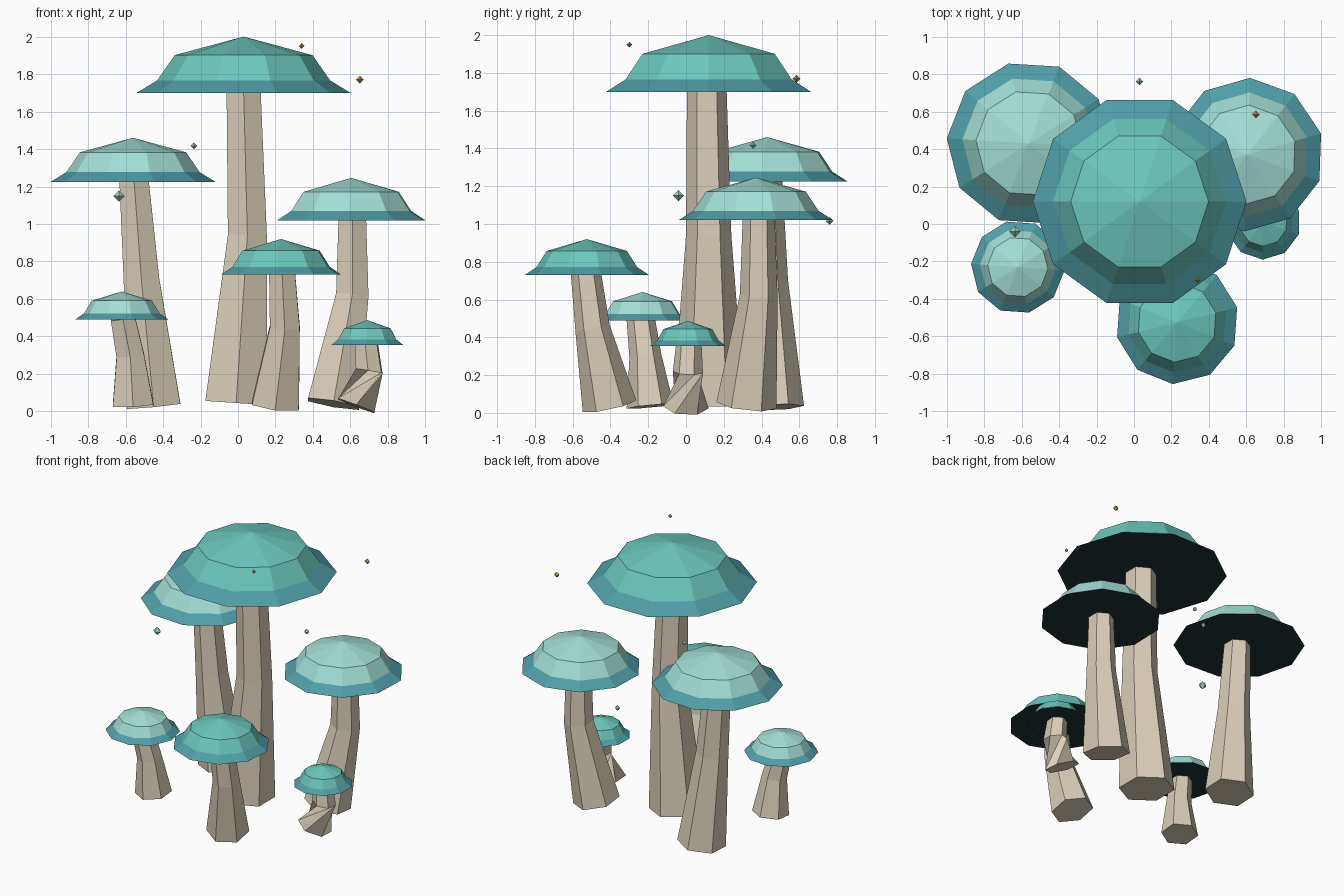
import bpy, bmesh
from math import cos, sin, pi, radians
from mathutils import Vector, Quaternion

if "Cube" in bpy.data.objects:
    bpy.data.objects.remove(bpy.data.objects["Cube"])


def material(name, rgb):
    m = bpy.data.materials.new(name)
    m.diffuse_color = (*rgb, 1)
    m.use_nodes = True
    m.node_tree.nodes["Principled BSDF"].inputs["Base Color"].default_value = m.diffuse_color
    return m


TEAL = material("teal", (0.15, 0.58, 0.51))
PALE = material("pale_teal", (0.37, 0.74, 0.67))
RIM = material("rim_blue", (0.08, 0.34, 0.39))
GILL = material("gill_dark", (0.015, 0.032, 0.037))
STEM = material("stem_cream", (0.70, 0.62, 0.48))
AMBER = material("amber", (0.62, 0.33, 0.08))
MIST = material("mist", (0.38, 0.65, 0.60))


def loft(name, rings, mats, band_mats=None, tip=None, base_tip=None, base_mat=0):
    """Skin a list of point rings; ends are flat unless a tip point is given."""
    bm = bmesh.new()
    loops = [[bm.verts.new(p) for p in ring] for ring in rings]
    n = len(loops[0])
    for k, (a, b) in enumerate(zip(loops, loops[1:])):
        for i in range(n):
            j = (i + 1) % n
            f = bm.faces.new((a[i], a[j], b[j], b[i]))
            f.material_index = band_mats[k] if band_mats else 0
    for loop, point in ((loops[0], base_tip), (loops[-1], tip)):
        if point is None:
            f = bm.faces.new(loop)
            f.material_index = base_mat if loop is loops[0] else 0
        else:
            v = bm.verts.new(point)
            for i in range(n):
                bm.faces.new((loop[i], loop[(i + 1) % n], v))
    bmesh.ops.recalc_face_normals(bm, faces=bm.faces)
    mesh = bpy.data.meshes.new(name)
    bm.to_mesh(mesh)
    bm.free()
    for m in mats:
        mesh.materials.append(m)
    ob = bpy.data.objects.new(name, mesh)
    bpy.context.collection.objects.link(ob)
    return ob


def ring(center, r, n, turn=0.0, normal=(0, 0, 1)):
    q = Vector((0, 0, 1)).rotation_difference(Vector(normal))
    return [Vector(center) + q @ Vector((r * cos(turn + 2 * pi * i / n),
                                         r * sin(turn + 2 * pi * i / n), 0))
            for i in range(n)]


def cap(name, x, y, z, top, r, turn, color):
    """Ten-sided cap: flared rim, steep shoulder, shallow cone, dark flat underside."""
    h = top - z
    profile = [(1, 0), (0.81, 0.22), (0.645, 0.67)]
    rings = [ring((x, y, z + h * v), r * u, 10, radians(turn)) for u, v in profile]
    loft(name, rings, [color, RIM, GILL], [1, 0], tip=(x, y, top), base_mat=2)


def stem(name, path, radii, twist=0):
    """Six-sided stem whose rings stand square to a bent path."""
    p = [Vector(v) for v in path]
    rings = []
    for i, r in enumerate(radii):
        t = (p[min(i + 1, 2)] - p[max(i - 1, 0)]).normalized()
        turn = pi / 6 + (radians(twist) if i else 0)
        rings.append(ring(p[i], r, 6, turn, t))
    loft(name, rings, [STEM])


# name, cap (x, y, rim z, top z, radius, turn), colour, stem path, stem radii, twist
mushrooms = [
    ("tall", (0.03, 0.12, 1.70, 2.00, 0.57, 0), TEAL,
     [(-0.01, 0.12, 0.045), (0.05, 0.12, 0.94), (0.03, 0.11, 1.71)], (0.19, 0.12, 0.105), 0),
    ("back_left", (-0.56, 0.43, 1.225, 1.46, 0.44, -3.5), PALE,
     [(-0.45, 0.46, 0.03), (-0.515, 0.43, 0.70), (-0.555, 0.42, 1.235)], (0.165, 0.11, 0.09), 0),
    ("back_right", (0.604, 0.37, 1.02, 1.246, 0.41, 16), PALE,
     [(0.51, 0.32, 0.04), (0.61, 0.385, 0.62), (0.61, 0.385, 1.03)], (0.16, 0.1, 0.085), 0),
    ("front", (0.23, -0.525, 0.73, 0.92, 0.33, 14), TEAL,
     [(0.20, -0.405, 0.035), (0.25, -0.495, 0.45), (0.235, -0.53, 0.74)], (0.145, 0.092, 0.08), 0),
    ("small_left", (-0.62, -0.23, 0.49, 0.64, 0.25, -4), PALE,
     [(-0.56, -0.19, 0.035), (-0.575, -0.215, 0.30), (-0.615, -0.24, 0.50)], (0.125, 0.085, 0.075), 0),
    ("small_right", (0.69, 0.01, 0.355, 0.487, 0.20, 17), TEAL,
     [(0.63, 0.0, 0.03), (0.70, 0.01, 0.215), (0.685, 0.015, 0.36)], (0.12, 0.08, 0.068), 115),
]
for name, c, color, path, radii, twist in mushrooms:
    cap(name + "_cap", *c, color)
    stem(name + "_stem", path, radii, twist)

# Floating spores: tiny octahedra
spores = [(0.34, -0.30, 1.95, 0.015, AMBER), (0.65, 0.585, 1.77, 0.021, AMBER),
          (-0.235, 0.355, 1.417, 0.018, MIST), (-0.635, -0.04, 1.15, 0.03, MIST),
          (0.03, 0.76, 1.017, 0.02, MIST)]
for i, (x, y, z, r, m) in enumerate(spores):
    loft(f"spore_{i + 1}", [ring((x, y, z), r, 4)], [m],
         tip=(x, y, z + r), base_tip=(x, y, z - r))
